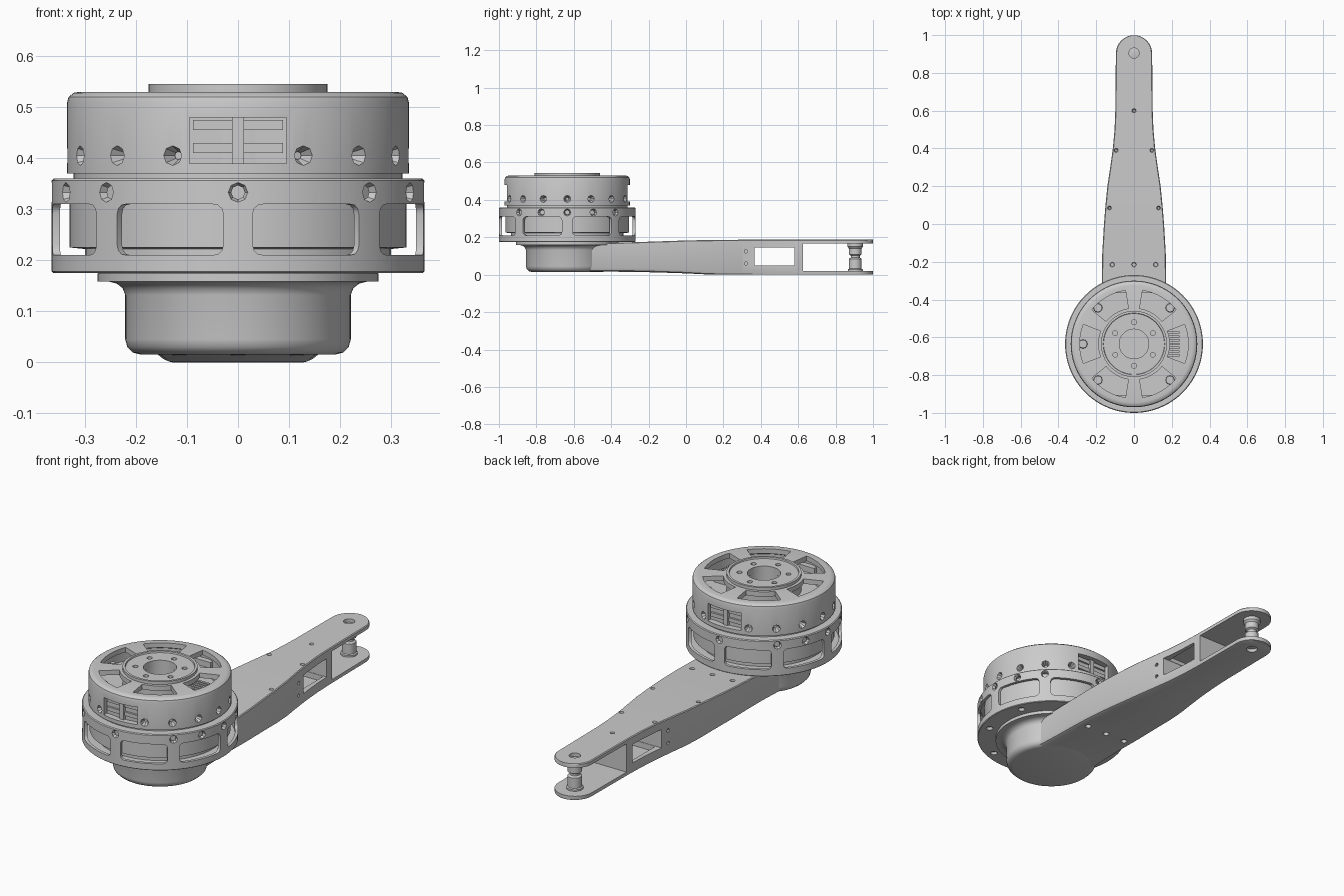
import bpy, bmesh
from math import sin, cos, pi, radians, sqrt
from mathutils import Vector, Matrix

if "Cube" in bpy.data.objects:
    bpy.data.objects.remove(bpy.data.objects["Cube"])

CY = -0.635   # y of the motor axis
SEG = 96


def finish(name, bm, angle=32):
    bmesh.ops.recalc_face_normals(bm, faces=bm.faces)
    me = bpy.data.meshes.new(name)
    bm.to_mesh(me)
    bm.free()
    ob = bpy.data.objects.new(name, me)
    bpy.context.collection.objects.link(ob)
    shade(ob, angle)
    return ob


def shade(ob, angle=32):
    bpy.ops.object.select_all(action='DESELECT')
    ob.select_set(True)
    bpy.context.view_layer.objects.active = ob
    bpy.ops.object.shade_smooth_by_angle(angle=radians(angle))


def cut(ob, bm):
    cutter = finish("cutter", bm)
    cutter.hide_render = True
    mod = ob.modifiers.new("cut", 'BOOLEAN')
    mod.operation, mod.solver, mod.object = 'DIFFERENCE', 'EXACT', cutter
    bpy.context.view_layer.objects.active = ob
    bpy.ops.object.modifier_apply(modifier=mod.name)
    bpy.data.objects.remove(cutter)
    shade(ob)


def lathe(name, profile, x=0, y=CY, seg=SEG):
    """Closed (r, z) profile turned around a vertical axis."""
    bm = bmesh.new()
    rings = [[bm.verts.new((x + r * sin(2 * pi * i / seg), y - r * cos(2 * pi * i / seg), z))
              for r, z in profile] for i in range(seg)]
    n = len(profile)
    for i in range(seg):
        a, b = rings[i], rings[(i + 1) % seg]
        for j in range(n):
            k = (j + 1) % n
            if profile[j][0] or profile[k][0]:
                bm.faces.new((a[j], b[j], b[k], a[k]))
    bmesh.ops.remove_doubles(bm, verts=bm.verts, dist=1e-5)
    return finish(name, bm)


def wedge(bm, r0, r1, spans):
    """Arc block around the motor axis; spans = (angle, z0, z1), angle from the front."""
    rows = []
    for deg, z0, z1 in spans:
        s, c = sin(radians(deg)), cos(radians(deg))
        rows.append([bm.verts.new((r * s, CY - r * c, z))
                     for r, z in ((r0, z0), (r1, z0), (r1, z1), (r0, z1))])
    for a, b in zip(rows, rows[1:]):
        for j in range(4):
            bm.faces.new((a[j], a[(j + 1) % 4], b[(j + 1) % 4], b[j]))
    bm.faces.new(rows[0])
    bm.faces.new(rows[-1])


def cone(bm, loc, axis, r_in, r_out, depth, seg=8):
    rot = Vector(axis).to_track_quat('Z', 'Y').to_matrix().to_4x4()
    bmesh.ops.create_cone(bm, cap_ends=True, segments=seg, radius1=r_in, radius2=r_out,
                          depth=depth, matrix=Matrix.Translation(loc) @ rot)


def box(bm, x0, x1, y0, y1, z0, z1):
    m = Matrix.Translation(((x0 + x1) / 2, (y0 + y1) / 2, (z0 + z1) / 2))
    bmesh.ops.create_cube(bm, size=1, matrix=m @ Matrix.Diagonal((x1 - x0, y1 - y0, z1 - z0, 1)))


def polar(r, deg, z):
    return Vector((r * sin(radians(deg)), CY - r * cos(radians(deg)), z))


def radial_holes(bm, r, z, angles):
    for a in angles:
        d = polar(1, a, 0) - polar(0, a, 0)
        cone(bm, polar(r - 0.014, a, z), d, 0.007, 0.021, 0.036)


# upper motor housing: shell with raised, recessed centre disc
housing = lathe("upper_housing", [
    (0.305, 0.37), (0.335, 0.37), (0.335, 0.508), (0.332, 0.52), (0.322, 0.528), (0.31, 0.53),
    (0.175, 0.53), (0.175, 0.545), (0.163, 0.545), (0.161, 0.538), (0.078, 0.538),
    (0.078, 0.505), (0.29, 0.505), (0.305, 0.495)])
bm = bmesh.new()
radial_holes(bm, 0.335, 0.405, [22.5 * k for k in range(16) if k % 8])
for k in range(6):
    wedge(bm, 0.19, 0.287, [(90 + 60 * k + a, 0.48, 0.56) for a in range(-21, 22, 3)])
    cone(bm, polar(0.115, 60 * k, 0.53), (0, 0, 1), 0.013, 0.013, 0.1, 12)
for s in (-1, 1):
    box(bm, -0.095, 0.095, CY + s * 0.32 - 0.06, CY + s * 0.32 + 0.06, 0.39, 0.48)
cut(housing, bm)

# connector panels behind the front and back windows
for s, name in ((-1, "front_connector"), (1, "back_connector")):
    bm = bmesh.new()
    for x0, x1, z0, z1, d in ((-0.098, 0.098, 0.385, 0.485, 0.298), (-0.012, 0.012, 0.389, 0.481, 0.314),
                              (-0.088, -0.012, 0.41, 0.43, 0.308), (0.012, 0.088, 0.41, 0.43, 0.308),
                              (-0.088, 0.088, 0.455, 0.475, 0.308)):
        y0, y1 = sorted((CY + s * 0.27, CY + s * d))
        box(bm, x0, x1, y0, y1, z0, z1)
    finish(name, bm)

# motor core: rotor can, neck and the inner floor seen through the top slots
lathe("motor_core", [
    (0, 0.18), (0.30, 0.18), (0.30, 0.222), (0.33, 0.225), (0.33, 0.355), (0.322, 0.357),
    (0.322, 0.376), (0.30, 0.376), (0.30, 0.455), (0.175, 0.455), (0.175, 0.51),
    (0.082, 0.51), (0.082, 0.46), (0, 0.46)])

# screws and pin row on the inner floor
bm = bmesh.new()
for a in (45, 135, 225, 315, 270):
    cone(bm, polar(0.27, a, 0.468), (0, 0, 1), 0.024, 0.022, 0.03, 12)
    cone(bm, polar(0.27, a, 0.485), (0, 0, 1), 0.012, 0.012, 0.01, 6)
for i in range(7):
    y = CY - 0.06 + 0.02 * i
    box(bm, 0.17, 0.24, y - 0.006, y + 0.006, 0.45, 0.495)
finish("floor_screws_and_pins", bm)

# slotted outer frame with base plate
frame = lathe("outer_frame", [
    (0.262, 0.175), (0.362, 0.175), (0.365, 0.178), (0.365, 0.356), (0.361, 0.36),
    (0.32, 0.36), (0.32, 0.35), (0.35, 0.35), (0.35, 0.197), (0.262, 0.197)])
bm = bmesh.new()
for k in range(8):
    ends = [(4.5, 0.23, 0.29), (5, 0.219, 0.301), (6.2, 0.212, 0.308), (8, 0.21, 0.31)]
    spans = ends + [(a, 0.21, 0.31) for a in range(11, 36, 3)]
    spans += [(45 - a, z0, z1) for a, z0, z1 in reversed(ends)]
    wedge(bm, 0.335, 0.38, [(45 * k + a, z0, z1) for a, z0, z1 in spans])
    cone(bm, polar(0.32, 45 * k + 22.5, 0.178), (0, 0, -1), 0.012, 0.02, 0.02, 12)
radial_holes(bm, 0.365, 0.333, [22.5 * k for k in range(16) if k not in (1, 7, 9, 15)])
cut(frame, bm)

# flared hub below the motor
lathe("joint_hub", [
    (0, 0.015), (0.19, 0.015), (0.206, 0.019), (0.217, 0.03), (0.221, 0.045), (0.221, 0.132),
    (0.226, 0.145), (0.237, 0.154), (0.252, 0.158), (0.275, 0.158), (0.275, 0.174), (0.27, 0.18), (0, 0.18)])

# tapered arm: stations of y, half width, bottom, top, bottom edge rounding
stations = [(-0.635, 0.19, 0.016, 0.17, 0.02), (-0.5, 0.177, 0.016, 0.17, 0.02),
            (-0.4, 0.172, 0.016, 0.17, 0.02), (-0.27, 0.17, 0.015, 0.174, 0.02),
            (-0.15, 0.168, 0.012, 0.178, 0.02), (0, 0.159, 0.007, 0.183, 0.018),
            (0.1, 0.151, 0.002, 0.185, 0.015), (0.2, 0.141, 0, 0.186, 0.012),
            (0.3, 0.126, 0, 0.187, 0.01), (0.4, 0.112, 0, 0.187, 0.006),
            (0.5, 0.103, 0, 0.187, 0.004), (0.6, 0.099, 0, 0.187, 0.004)]
stations += [(0.903 + 0.096 * sin(radians(t)), max(0.096 * cos(radians(t)), 0.006), 0, 0.187, 0.004)
             for t in range(0, 91, 9)]
bm = bmesh.new()
rows = []
for y, w, zb, zt, b in stations:
    e = min(b, w * 0.5)
    half = [(w - e, zb), (w - e * 0.3, zb + b * 0.3), (w, zb + b), (w, zt - 0.004), (w - min(0.004, e), zt)]
    sect = half + [(-x, z) for x, z in reversed(half)]
    rows.append([bm.verts.new((x, y, z)) for x, z in sect])
for a, b in zip(rows, rows[1:]):
    for j in range(10):
        k = (j + 1) % 10
        bm.faces.new((a[j], a[k], b[k], b[j]))
bm.faces.new(rows[0])
bm.faces.new(rows[-1])
arm = finish("arm", bm)

# fork, side window and screw holes of the arm
bm = bmesh.new()
box(bm, -0.3, 0.3, 0.625, 1.2, 0.02, 0.166)
box(bm, -0.3, 0.3, 0.365, 0.58, 0.05, 0.145)
for x, y in ((0, -0.215), (0.115, -0.215), (-0.115, -0.215), (0.13, 0.085), (-0.13, 0.085),
             (0.095, 0.39), (-0.095, 0.39), (0, 0.6)):
    r = 0.02 if y < 0 else 0.013
    cone(bm, (x, y, 0.182), (0, 0, 1), r * 0.5, r, 0.026, 12)
    if y < 0:
        cone(bm, (x, y, 0.012), (0, 0, -1), r * 0.6, r, 0.03, 12)
for s in (-1, 1):
    for z in (0.06, 0.125):
        cone(bm, (s * 0.12, 0.32, z), (s, 0, 0), 0.009, 0.009, 0.04, 10)
cut(arm, bm)

# hollow between the side walls, and pivot holes in both fork plates
bm = bmesh.new()
box(bm, -0.082, 0.082, 0.367, 0.578, 0.021, 0.165)
for z in (0.005, 0.18):
    cone(bm, (0, 0.905, z), (0, 0, 1), 0.027, 0.027, 0.04, 24)
cut(arm, bm)

# pivot pin between the fork plates
lathe("pivot_pin", [
    (0, 0.012), (0.04, 0.019), (0.04, 0.028), (0.034, 0.032), (0.034, 0.085), (0.024, 0.092),
    (0.024, 0.102), (0.034, 0.108), (0.034, 0.14), (0.042, 0.15), (0.042, 0.167), (0.01, 0.172), (0, 0.172)],
    y=0.905, seg=32)
